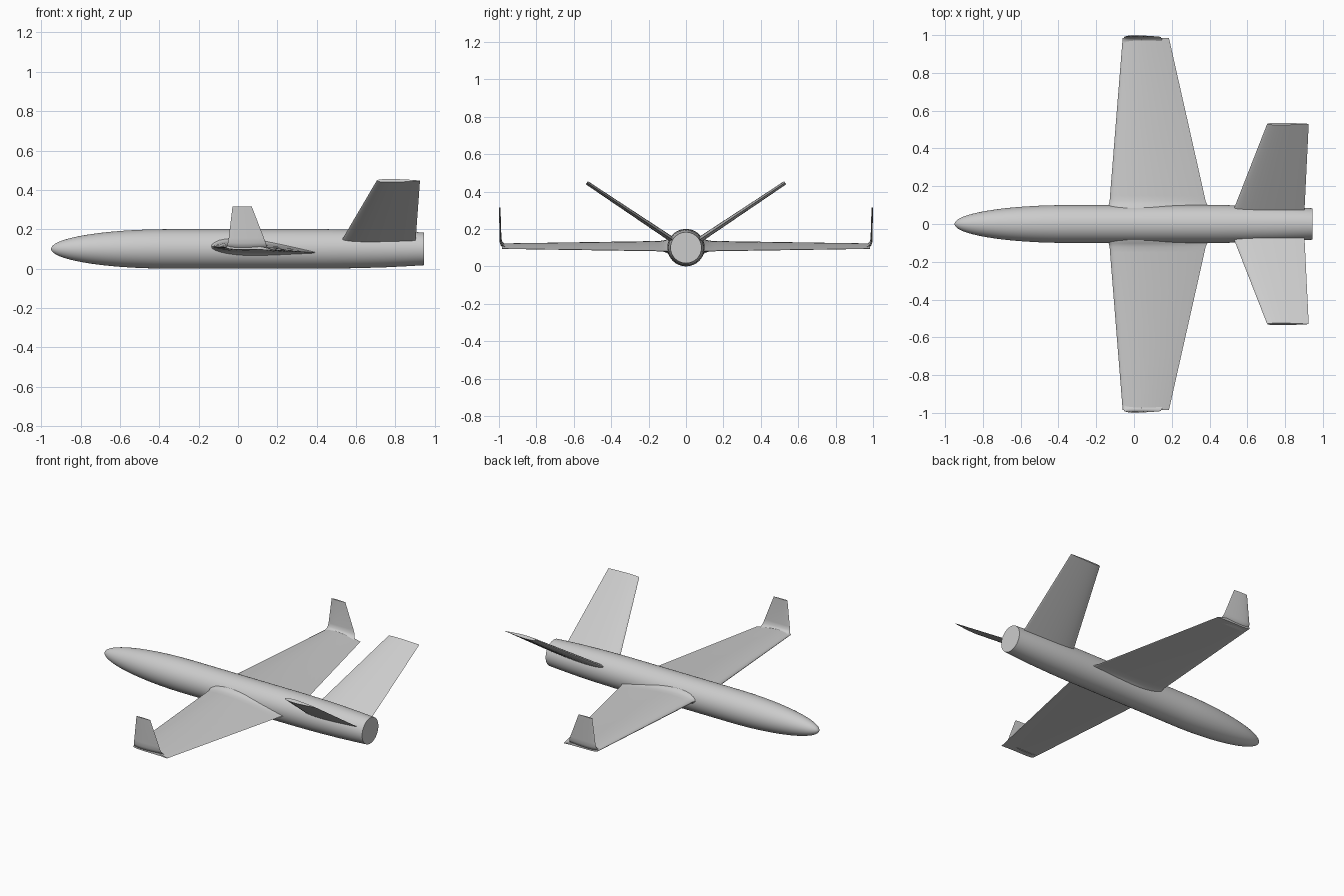
import bpy, bmesh, math
from mathutils import Vector

cube = bpy.data.objects.get("Cube")
if cube:
    bpy.data.objects.remove(cube, do_unlink=True)

grey = bpy.data.materials.new("light_grey")
grey.use_nodes = True
colour = (0.6, 0.6, 0.6, 1)
grey.diffuse_color = colour
grey.node_tree.nodes["Principled BSDF"].inputs["Base Color"].default_value = colour


def loft(name, rings):
    """Skin a list of equal closed rings and cap both ends."""
    bm = bmesh.new()
    rows = [[bm.verts.new(p) for p in ring] for ring in rings]
    n = len(rows[0])
    for a, b in zip(rows, rows[1:]):
        for i in range(n):
            j = (i + 1) % n
            bm.faces.new((a[i], a[j], b[j], b[i]))
    bm.faces.new(rows[0])
    bm.faces.new(rows[-1])
    bmesh.ops.recalc_face_normals(bm, faces=bm.faces)
    mesh = bpy.data.meshes.new(name)
    bm.to_mesh(mesh)
    bm.free()
    obj = bpy.data.objects.new(name, mesh)
    bpy.context.collection.objects.link(obj)
    mesh.materials.append(grey)
    bpy.ops.object.select_all(action='DESELECT')
    obj.select_set(True)
    bpy.context.view_layer.objects.active = obj
    bpy.ops.object.shade_smooth_by_angle(angle=math.radians(40))
    return obj


def airfoil(lead, trail, thick, up, camber=0.0, steps=16):
    """Ring from trailing edge over the top to the leading edge and back below."""
    lead, trail, up = Vector(lead), Vector(trail), Vector(up).normalized()

    def point(k, side):
        t = (1 - math.cos(math.pi * k / steps)) / 2
        half = 5 * thick * (0.2969 * math.sqrt(t) - 0.126 * t - 0.3516 * t**2
                            + 0.2843 * t**3 - 0.0986 * t**4)
        return lead.lerp(trail, t) + up * (side * half + camber * 4 * t * (1 - t))

    top = [point(k, 1) for k in range(steps, -1, -1)]
    return top + [point(k, -1) for k in range(1, steps)]


def surface(name, sections, camber=0.0):
    """Build a lifting surface on the left half and mirror it to the other."""
    for label, s in (("left", 1), ("right", -1)):
        rings = [[(p.x, s * p.y, p.z) for p in airfoil(*sec, camber)] for sec in sections]
        loft(label + "_" + name, rings)


# Fuselage: long elliptical nose, straight middle, slightly tapered tail
stations = []
for k in range(1, 25):
    a = math.pi / 2 * k / 24
    stations.append((-0.35 - 0.6 * math.cos(a), 0.1 * math.sin(a)))
stations[0:0] = [(-0.95, 0.0015)]
stations += [(0.1, 0.1), (0.45, 0.1), (0.6, 0.098), (0.75, 0.0935), (0.86, 0.088), (0.945, 0.083)]
loft("fuselage", [[(x, r * math.cos(math.tau * i / 48), 0.1 + r * math.sin(math.tau * i / 48))
                   for i in range(48)] for x, r in stations])

# Main wing with a flared root fillet
up = (0, 0, 1)
wing = [((-0.145, 0.05, 0.112), (0.405, 0.05, 0.08), 0.105, up),
        ((-0.142, 0.09, 0.112), (0.40, 0.09, 0.08), 0.088, up),
        ((-0.134, 0.102, 0.112), (0.388, 0.102, 0.081), 0.07, up),
        ((-0.129, 0.122, 0.112), (0.379, 0.122, 0.082), 0.057, up),
        ((-0.127, 0.15, 0.112), (0.373, 0.15, 0.082), 0.052, up),
        ((-0.06, 0.985, 0.108), (0.185, 0.985, 0.094), 0.026, up)]
surface("wing", wing, 0.007)

# Winglet curving up out of the wing tip
winglet = [((-0.06, 0.945, 0.109), (0.150, 0.945, 0.098), 0.024, up),
           ((-0.058, 0.968, 0.111), (0.150, 0.968, 0.104), 0.024, (0, -0.3, 1)),
           ((-0.056, 0.982, 0.118), (0.147, 0.982, 0.114), 0.021, (0, -1, 1)),
           ((-0.051, 0.990, 0.132), (0.141, 0.990, 0.130), 0.014, (0, -1, 0.3)),
           ((-0.047, 0.992, 0.155), (0.132, 0.992, 0.155), 0.010, (0, -1, 0)),
           ((-0.028, 0.996, 0.315), (0.070, 0.996, 0.315), 0.008, (0, -1, 0))]
surface("winglet", winglet)

# V tail, each half leaning out from the fuselage axis
lean = (0, -0.31, 0.46)
tail = [((0.513, 0.04, 0.12), (0.901, 0.04, 0.12), 0.03, lean),
        ((0.705, 0.53, 0.447), (0.925, 0.53, 0.447), 0.02, lean)]
surface("tail_fin", tail)
